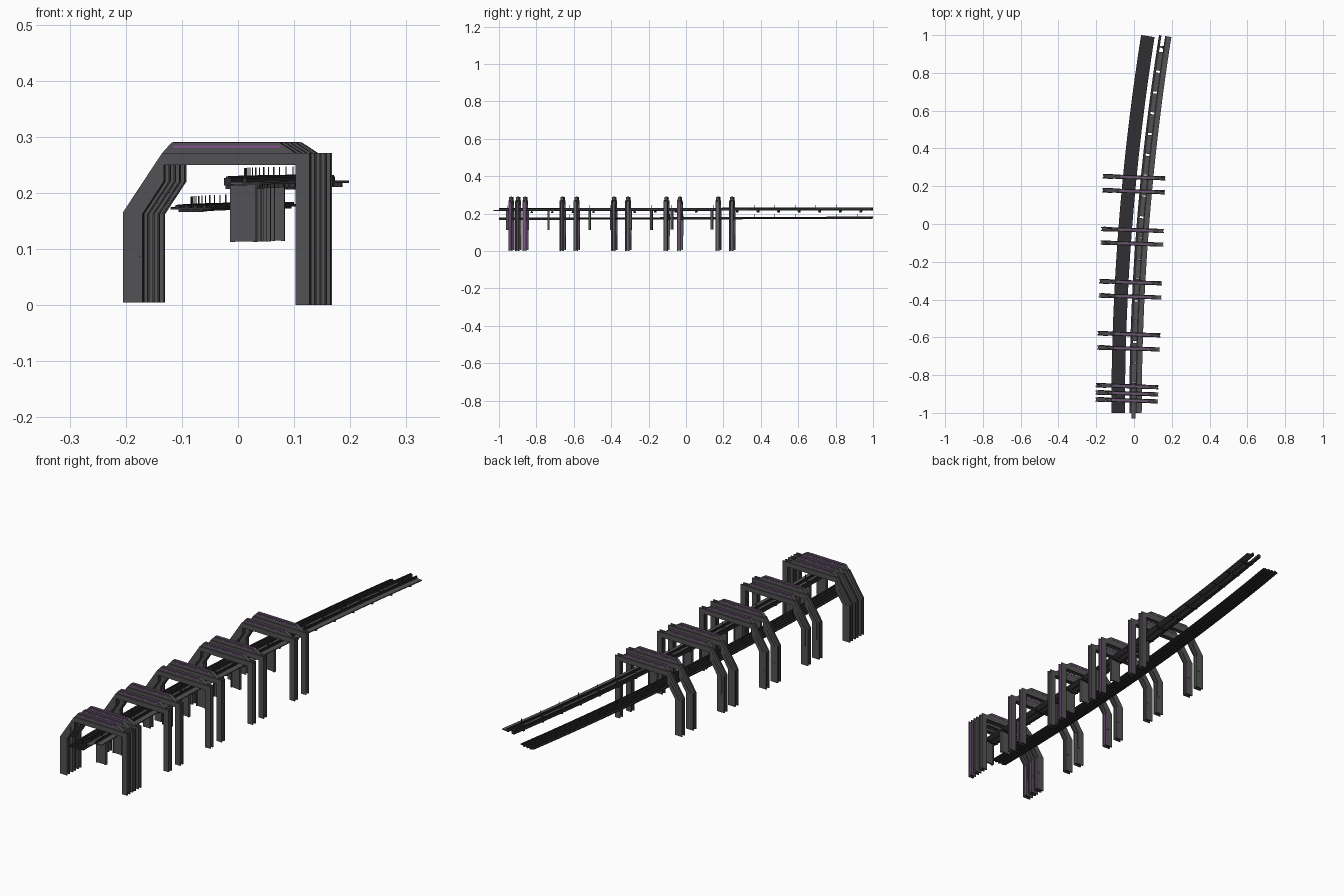
import bpy, bmesh, math
from mathutils import Matrix, Vector

if "Cube" in bpy.data.objects:
    bpy.data.objects.remove(bpy.data.objects["Cube"])


def material(name, col):
    m = bpy.data.materials.new(name)
    m.diffuse_color = (*col, 1)
    m.use_nodes = True
    m.node_tree.nodes["Principled BSDF"].inputs["Base Color"].default_value = m.diffuse_color
    return m


DARK = material("dark_metal", (0.085, 0.085, 0.09))
BLACK = material("track_black", (0.03, 0.03, 0.033))
GLOW = material("light_strip", (0.22, 0.08, 0.26))


def add_object(name, bm, mat):
    bmesh.ops.recalc_face_normals(bm, faces=bm.faces)
    me = bpy.data.meshes.new(name)
    bm.to_mesh(me)
    bm.free()
    me.materials.append(mat)
    ob = bpy.data.objects.new(name, me)
    bpy.context.collection.objects.link(ob)
    return ob


def prism(bm, pts, y0, y1, groove=0):
    """Extrude an x/z outline along y, optionally with a groove round the rim."""
    a = [bm.verts.new((x, y0, z)) for x, z in pts]
    b = [bm.verts.new((x, y1, z)) for x, z in pts]
    n = len(pts)
    bm.faces.new(a)
    bm.faces.new(b[::-1])
    rim = [bm.faces.new((a[i], b[i], b[(i + 1) % n], a[(i + 1) % n])) for i in range(n)]
    bmesh.ops.recalc_face_normals(bm, faces=bm.faces)
    if groove:
        bmesh.ops.inset_region(bm, faces=rim, thickness=0.0055, depth=0, use_even_offset=True)
        bmesh.ops.inset_region(bm, faces=rim, thickness=0.0008, depth=-groove, use_even_offset=True)


def box(bm, x0, x1, y0, y1, z0, z1):
    prism(bm, [(x0, z0), (x1, z0), (x1, z1), (x0, z1)], y0, y1)


# ---------- gantry arches ----------
ARCH = [(-0.205, 0.005), (-0.170, 0.005), (-0.170, 0.162), (-0.132, 0.220), (-0.132, 0.250),
        (0.103, 0.250), (0.103, 0.0), (0.128, 0.0), (0.128, 0.271), (-0.135, 0.271), (-0.205, 0.165)]
CAP = [(-0.135, 0.271), (0.103, 0.271), (0.074, 0.290), (-0.118, 0.290)]
PANEL = [(-0.193, 0.088), (-0.188, 0.083), (-0.178, 0.083), (-0.174, 0.088),
         (-0.174, 0.160), (-0.150, 0.200), (-0.150, 0.225), (-0.193, 0.162)]


def arch_frame(bm):
    prism(bm, ARCH, -0.011, 0.011, groove=0.004)


def arch_cap(bm):
    prism(bm, CAP, -0.008, 0.008)


def arch_panels(bm):
    prism(bm, PANEL, -0.0125, -0.011)
    prism(bm, PANEL, 0.011, 0.0125)


def arch_lights(bm):
    for y in (-0.009, 0.008):
        box(bm, -0.115, 0.075, y, y + 0.001, 0.280, 0.284)       # cap faces
    box(bm, -0.116, 0.072, -0.002, 0.002, 0.290, 0.2908)          # cap top
    box(bm, 0.1235, 0.125, -0.003, 0.003, 0.01, 0.26)             # right leg groove
    box(bm, -0.173, -0.1715, -0.003, 0.003, 0.01, 0.155)          # left leg groove


ARCH_Y = [-0.935, -0.898, -0.86, -0.66, -0.585, -0.385, -0.31, -0.105, -0.033, 0.172, 0.246]
SLOPE = 0.0335
for part, fn, mat in (("arch_frame", arch_frame, DARK), ("arch_cap", arch_cap, DARK),
                      ("arch_panel", arch_panels, DARK), ("arch_light", arch_lights, GLOW)):
    bm = bmesh.new()
    fn(bm)
    first = add_object(part, bm, mat)
    for i, y in enumerate(ARCH_Y):
        ob = first if i == 0 else first.copy()
        if i:
            bpy.context.collection.objects.link(ob)
        ob.location = (SLOPE * (y + 0.935), y, 0)
        ob.rotation_euler.z = -math.atan(SLOPE)


# ---------- curved tracks ----------
def frame(track, y):
    """Matrix placing a cross-section on the curved path of a track."""
    cx, z, rise = track
    t = (y + 1) / 2
    x = cx + 0.158 * t * t
    ang = math.atan(0.158 * t)
    return Matrix.Translation((x, y, z + rise * t)) @ Matrix.Rotation(-ang, 4, 'Z')


def sweep(name, track, bars, mat, y0=-1.0, y1=0.995, steps=28):
    """Sweep rectangular bars (u0, u1, w0, w1) along a track path."""
    bm = bmesh.new()
    for u0, u1, w0, w1 in bars:
        prev = None
        for i in range(steps + 1):
            m = frame(track, y0 + (y1 - y0) * i / steps)
            ring = [bm.verts.new(m @ Vector((u, 0, w)))
                    for u, w in ((u0, w0), (u1, w0), (u1, w1), (u0, w1))]
            if prev:
                for k in range(4):
                    bm.faces.new((prev[k], prev[(k + 1) % 4], ring[(k + 1) % 4], ring[k]))
            else:
                bm.faces.new(ring)
            prev = ring
        bm.faces.new(prev)
    return add_object(name, bm, mat)


def along(name, track, ys, dims, mat):
    """Repeat boxes (u0, u1, v0, v1, w0, w1) at stations along a track."""
    out = bmesh.new()
    for y in ys:
        for d in dims:
            n = len(out.verts)
            box(out, *d)
            out.verts.ensure_lookup_table()
            m = frame(track, y)
            for v in out.verts[n:]:
                v.co = m @ v.co
    return add_object(name, out, mat)


LEFT = (-0.084, 0.172, 0.006)
RIGHT = (0.008, 0.215, 0.004)
STATIONS = [-0.955 + 0.11 * i for i in range(18)]

# lower left track: solid deck with rails and under-ribs
sweep("left_track_deck", LEFT, [(-0.036, 0.036, -0.002, 0.002)], BLACK)
sweep("left_track_rails", LEFT,
      [(u - 0.003, u + 0.003, 0.002, 0.006) for u in (-0.024, -0.008, 0.008, 0.024)], BLACK)
sweep("left_track_ribs", LEFT,
      [(u - 0.004, u + 0.004, -0.006, -0.002) for u in (-0.018, 0.0, 0.018)], BLACK)
along("left_track_posts", LEFT, STATIONS,
      [(-0.001, 0.001, -0.001, 0.001, 0.002, 0.021)], BLACK)
along("left_track_brackets", LEFT, STATIONS,
      [(-0.02, 0.02, -0.003, 0.003, -0.006, -0.002)], BLACK)

# upper right track: raised side beam, flat walkway and slotted deck panels
sweep("right_track_beams", RIGHT,
      [(-0.033, -0.020, -0.002, 0.011), (0.000, 0.008, -0.002, 0.010)], BLACK)
sweep("right_track_rails", RIGHT,
      [(-0.029, -0.024, 0.011, 0.014), (0.002, 0.006, 0.010, 0.013)], BLACK)
sweep("right_track_walkway", RIGHT, [(0.008, 0.033, -0.001, 0.003)], DARK)
along("right_track_panels", RIGHT, [y + 0.055 for y in STATIONS[:-1]] + [-0.98],
      [(-0.021, 0.001, -0.05, 0.05, 0.0, 0.004)], DARK).data
along("right_track_brackets", RIGHT, [y + 0.02 for y in STATIONS],
      [(-0.03, 0.030, -0.004, 0.004, -0.008, -0.001),
       (-0.008, 0.004, -0.006, 0.006, -0.012, -0.008)], BLACK)
along("right_track_posts", RIGHT, STATIONS,
      [(0.003, 0.005, -0.001, 0.001, 0.010, 0.029)], BLACK)

# support pillars under the right track
PILLARS = [-0.955, -0.845, -0.735, -0.515, -0.4, -0.295, -0.185, -0.075, 0.14]
along("support_pillars", RIGHT, PILLARS,
      [(-0.020, 0.022, -0.004, 0.004, -0.102, -0.001),
       (-0.022, -0.016, -0.006, 0.006, -0.103, -0.001),
       (0.018, 0.024, -0.006, 0.006, -0.103, -0.001)], DARK)
